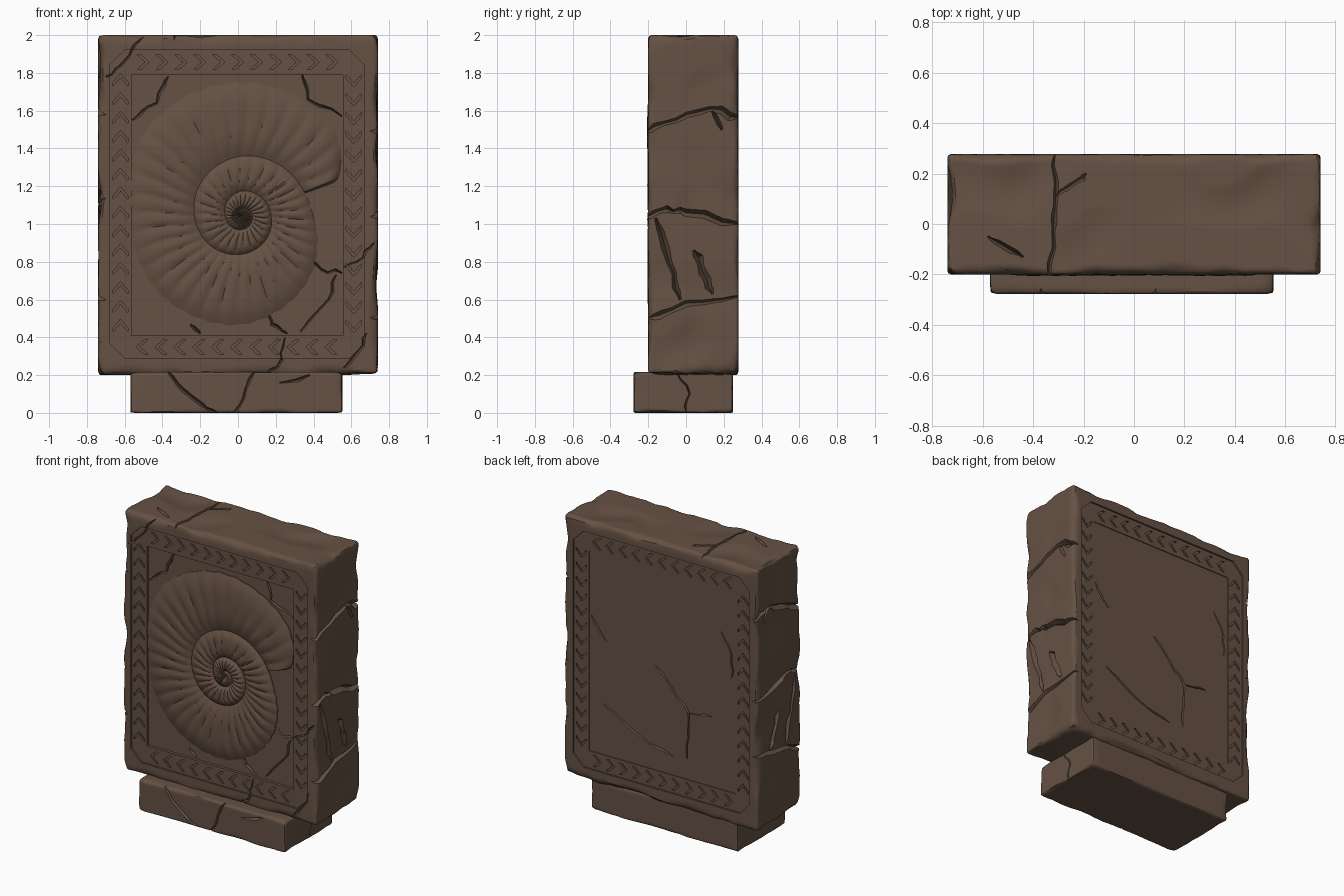
import bpy, bmesh, math, random
from mathutils import Vector, noise

if "Cube" in bpy.data.objects:
    bpy.data.objects.remove(bpy.data.objects["Cube"])

random.seed(7)
stone = bpy.data.materials.new("brown stone")
stone.diffuse_color = (0.13, 0.082, 0.057, 1)
stone.use_nodes = True
stone.node_tree.nodes["Principled BSDF"].inputs["Base Color"].default_value = stone.diffuse_color


def make(name, bm, recalc=True):
    if recalc:
        bmesh.ops.recalc_face_normals(bm, faces=bm.faces)
    me = bpy.data.meshes.new(name)
    bm.to_mesh(me)
    bm.free()
    ob = bpy.data.objects.new(name, me)
    bpy.context.collection.objects.link(ob)
    me.materials.append(stone)
    return ob


def cut(ob, bm, self_overlap=False):
    """Subtract the cutter mesh from ob and discard the cutter."""
    cutter = make("cutter", bm)
    cutter.hide_render = True
    m = ob.modifiers.new("cut", 'BOOLEAN')
    m.operation, m.solver, m.object, m.use_self = 'DIFFERENCE', 'EXACT', cutter, self_overlap
    bpy.context.view_layer.update()
    me = bpy.data.meshes.new_from_object(ob.evaluated_get(bpy.context.evaluated_depsgraph_get()))
    ob.modifiers.clear()
    ob.data = me
    bpy.data.objects.remove(cutter)


def smooth(ob, angle):
    bpy.ops.object.select_all(action='DESELECT')
    bpy.context.view_layer.objects.active = ob
    ob.select_set(True)
    bpy.ops.object.shade_smooth_by_angle(angle=math.radians(angle))


def rough_box(name, lo, hi, cuts, rmin, rmax, lump):
    """Box with worn edges: the rounding radius wanders along each edge."""
    lo, hi = Vector(lo), Vector(hi)
    bm = bmesh.new()
    bmesh.ops.create_cube(bm, size=1)
    bmesh.ops.subdivide_edges(bm, edges=bm.edges[:], cuts=cuts, use_grid_fill=True)
    for v in bm.verts:
        u = [0.5 + 0.5 * (0.4 * 2 * c + 0.6 * math.sin(math.pi * c)) for c in v.co]
        p = Vector([lo[i] + u[i] * (hi[i] - lo[i]) for i in range(3)])
        k = noise.noise(p * 5) * 0.9 + noise.noise(p * 13) * 0.4
        r = rmin + (rmax - rmin) * min(1, max(0, 0.4 + k))
        q = Vector([min(max(p[i], lo[i] + r), hi[i] - r) for i in range(3)])
        p = q + (p - q).normalized() * r
        # shallow broken hollows on the sides and top
        for i in (0, 2):
            t = abs(u[i] - 0.5) * 2
            if t > 0.9:
                d = max(0, noise.noise(p * 4 + Vector((3, 9, i)))) * lump * (t - 0.9) * 10
                p[i] -= math.copysign(d, u[i] - 0.5)
        v.co = p
    return make(name, bm)


def prism(bm, pts, y0, y1):
    a = [bm.verts.new((x, y0, z)) for x, z in pts]
    b = [bm.verts.new((x, y1, z)) for x, z in pts]
    bm.faces.new(a)
    bm.faces.new(b[::-1])
    n = len(pts)
    for i in range(n):
        bm.faces.new((a[i], b[i], b[(i + 1) % n], a[(i + 1) % n]))


def crack(bm, pts, normal, w=0.016, depth=0.022):
    """Jagged V-shaped groove following pts on a face with this normal."""
    n = Vector(normal)
    pts = [Vector(p) for p in pts]
    path = []
    for a, b in zip(pts, pts[1:]):
        side = (b - a).cross(n).normalized()
        for k in range(3):
            j = random.uniform(-0.012, 0.012) if k else 0
            path.append(a.lerp(b, k / 3) + side * j)
    path.append(pts[-1])
    rows, last = [], len(path) - 1
    for i, p in enumerate(path):
        side = (path[min(i + 1, last)] - path[max(i - 1, 0)]).cross(n).normalized()
        s = (0.35 if i in (0, last) else random.uniform(0.6, 1.3)) * w
        rows.append([bm.verts.new(c) for c in
                     (p + side * s + n * 0.02, p - side * s + n * 0.02, p - n * depth)])
    for a, b in zip(rows, rows[1:]):
        for i in range(3):
            bm.faces.new((a[i], a[(i + 1) % 3], b[(i + 1) % 3], b[i]))
    bm.faces.new(rows[0])
    bm.faces.new(rows[-1][::-1])


# --- slab ---
slab = rough_box("slab", (-0.74, -0.2, 0.2), (0.74, 0.277, 2.0), 44, 0.016, 0.06, 0.03)
BAND, PANEL = (-0.188, 0.265), (-0.168, 0.259)

# sunken border band with clipped corners, front and back
bm = bmesh.new()
x0, x1, z0, z1, c = -0.68, 0.67, 0.29, 1.92, 0.08
octagon = [(x0 + c, z0), (x1 - c, z0), (x1, z0 + c), (x1, z1 - c),
           (x1 - c, z1), (x0 + c, z1), (x0, z1 - c), (x0, z0 + c)]
prism(bm, octagon, -0.6, BAND[0])
prism(bm, octagon, BAND[1], 0.6)
cut(slab, bm)

# deeper central panel
bm = bmesh.new()
rect = [(-0.565, 0.41), (0.555, 0.41), (0.555, 1.79), (-0.565, 1.79)]
prism(bm, rect, -0.6, PANEL[0])
prism(bm, rect, PANEL[1], 0.6)
cut(slab, bm)

# chevrons running around the border
bm = bmesh.new()
V_SHAPE = [(-0.01, -0.04), (0.035, 0), (-0.01, 0.04), (-0.03, 0.04), (0.015, 0), (-0.03, -0.04)]
spots = []
for i in range(11):
    x = -0.505 + i * 0.1
    spots += [(x, 1.857, 0), (x, 0.348, 180)]
for i in range(14):
    z = 0.46 + i * 0.1
    spots += [(-0.622, z, 90), (0.613, z, -90)]
for x, z, deg in spots:
    ca, sa = math.cos(math.radians(deg)), math.sin(math.radians(deg))
    pts = [(x + u * ca - w * sa, z + u * sa + w * ca) for u, w in V_SHAPE]
    prism(bm, pts, -0.6, BAND[0] + 0.011)
    prism(bm, pts, BAND[1] - 0.011, 0.6)
cut(slab, bm)

# cracks
bm = bmesh.new()
front = [[(0.34, 1.79), (0.37, 1.66), (0.55, 1.57)], [(-0.56, 1.55), (-0.43, 1.64), (-0.37, 1.78)],
         [(0.37, 0.82), (0.44, 0.76), (0.55, 0.74)], [(0.52, 0.73), (0.48, 0.6), (0.33, 0.43)],
         [(0.17, 0.52), (0.18, 0.47), (0.26, 0.42)], [(-0.25, 0.47), (-0.2, 0.42)]]
for line in front:
    crack(bm, [(x, PANEL[0], z) for x, z in line], (0, -1, 0))
for line in ([(0.14, 0.19), (0.23, 0.28), (0.25, 0.4)], [(0.56, 0.24), (0.64, 0.33), (0.68, 0.42)],
             [(-0.7, 1.78), (-0.62, 1.84), (-0.5, 1.99)], [(0.56, 0.77), (0.66, 0.82), (0.72, 0.9)]):
    crack(bm, [(x, -0.192, z) for x, z in line], (0, -1, 0), 0.013, 0.02)
back = [[(0.05, 1.13), (-0.08, 1.0), (-0.2, 0.87), (-0.2, 0.7), (-0.19, 0.55)],
        [(-0.215, 0.87), (-0.38, 0.89)], [(0.45, 0.76), (0.2, 0.62), (-0.08, 0.54)],
        [(0.54, 1.35), (0.43, 1.2)], [(-0.45, 1.5), (-0.53, 1.35), (-0.53, 1.2)]]
for line in back:
    crack(bm, [(x, PANEL[1], z) for x, z in line], (0, 1, 0), 0.013)
sides = [[(-0.22, 1.48), (-0.05, 1.55), (0.13, 1.61), (0.29, 1.56)], [(0.14, 1.6), (0.19, 1.5)],
         [(-0.22, 1.03), (-0.1, 1.08), (0.0, 1.06), (0.29, 1.0)],
         [(-0.16, 1.03), (-0.09, 0.8), (-0.03, 0.6)],
         [(-0.22, 0.5), (0.0, 0.58), (0.29, 0.62)], [(0.04, 0.86), (0.09, 0.74), (0.14, 0.63)]]
for s, dz in ((1, 0), (-1, 0.09)):
    for line in sides:
        crack(bm, [(s * 0.733, y, z + dz) for y, z in line], (s, 0, 0), 0.024, 0.035)
for line in ([(-0.34, -0.22), (-0.32, -0.03), (-0.31, 0.12), (-0.31, 0.29)],
             [(-0.31, 0.11), (-0.24, 0.16), (-0.19, 0.2)], [(-0.58, -0.05), (-0.44, -0.13)]):
    crack(bm, [(x, y, 1.995) for x, y in line], (0, 0, 1), 0.016)
cut(slab, bm, True)
smooth(slab, 28)

# --- plinth ---
plinth = rough_box("plinth", (-0.57, -0.277, 0), (0.553, 0.25, 0.217), 20, 0.006, 0.03, 0.006)
bm = bmesh.new()
for line in ([(-0.38, 0.23), (-0.29, 0.12), (-0.2, 0.05), (-0.1, -0.01)],
             [(-0.04, -0.01), (0.03, 0.08), (0.09, 0.22)], [(0.22, 0.16), (0.38, 0.2)]):
    crack(bm, [(x, -0.276, z) for x, z in line], (0, -1, 0))
crack(bm, [(0.553, -0.05, 0.22), (0.553, 0.02, 0.1), (0.553, 0.0, 0.0)], (1, 0, 0), 0.01)
cut(plinth, bm, True)
smooth(plinth, 28)

# --- spiral shell relief: radius by winding angle, ribs across each whorl ---
SPIRAL = [(20, .53), (30, .61), (40, .67), (54, .69), (90, .71), (135, .69), (180, .585), (225, .595),
          (270, .575), (315, .49), (360, .375), (381, .355), (450, .32), (540, .25), (630, .2),
          (720, .155), (810, .135), (900, .085), (990, .07), (1080, .055), (1170, .04), (1260, 0)]


def radius(deg):
    for (a, ra), (b, rb) in zip(SPIRAL, SPIRAL[1:]):
        if deg <= b:
            return ra + (rb - ra) * (deg - a) / (b - a)
    return 0


bm = bmesh.new()
rows, N = [], 14
for i in range(781):
    t = 20 + i * 1240 / 780
    soft = [-8, -4, 0, 4, 8] if 30 < t < 1240 else [0]
    ro = sum(radius(t + d) for d in soft) / len(soft)
    ri = sum(radius(t + 360 + d) for d in soft) / len(soft)
    ribs = 36 if t < 400 else 26
    big = 1 if t < 400 else 0.85
    row = []
    for j in range(N + 2):
        v = min(1, j / N)
        wave = abs(math.sin(math.radians(t * ribs / 2 + 55 * math.sin(v * 2.6))))
        dome = 1 - abs(2 * v - 1) ** 3
        h = 0.005 + big * dome * (0.021 + 0.011 * (wave ** 0.6) + 0.001 * noise.noise(Vector((t / 9, v, 0))))
        r = ri + (ro - ri) * v
        if v == 1 and t < 360:
            r += 0.008 * (wave - 0.6)
        if j == N + 1 or i == 0:      # skirt sinking into the panel
            h = -0.004
        a = math.radians(t)
        row.append(bm.verts.new((0.02 + r * math.cos(a), PANEL[0] - h, 1.04 + r * math.sin(a))))
    rows.append(row)
for i, (a, b) in enumerate(zip(rows, rows[1:])):
    for j in range(N + 1 if 20 + i * 1240 / 780 < 380 else N):
        bm.faces.new((a[j], a[j + 1], b[j + 1], b[j]))
loose = [v for v in bm.verts if not v.link_faces]
bmesh.ops.delete(bm, geom=loose, context='VERTS')
shell = make("spiral_shell", bm, recalc=False)
smooth(shell, 40)
